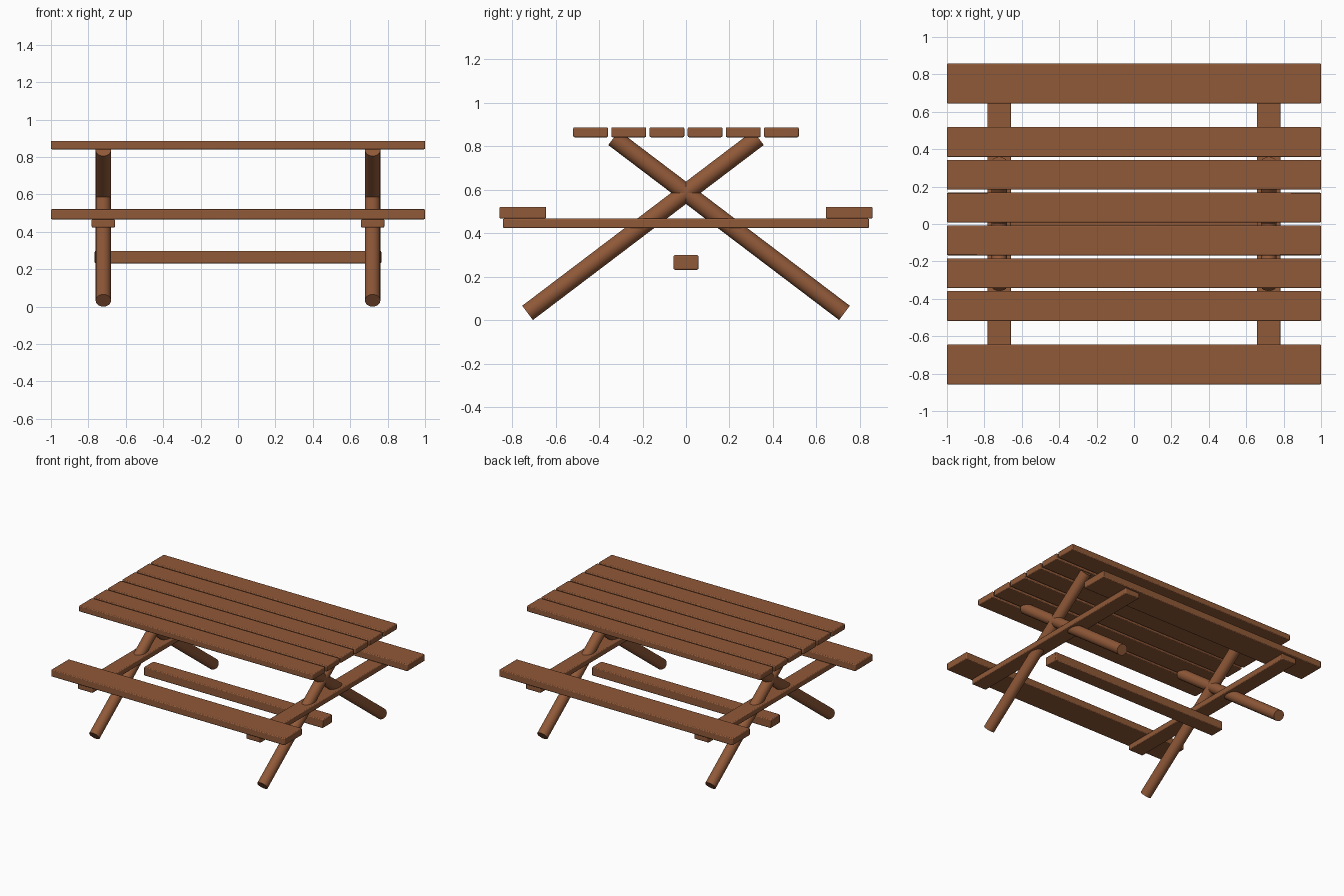
import bpy
from math import radians
from mathutils import Vector

cube = bpy.data.objects.get("Cube")
if cube:
    bpy.data.objects.remove(cube, do_unlink=True)

# Single brown timber colour
wood = bpy.data.materials.new("brown_wood")
wood.use_nodes = True
colour = (0.28, 0.10, 0.04, 1)
wood.diffuse_color = colour
wood.node_tree.nodes["Principled BSDF"].inputs["Base Color"].default_value = colour


def finish(obj, name):
    obj.name = name
    obj.data.materials.append(wood)
    bpy.ops.object.shade_smooth_by_angle(angle=radians(35))


def board(name, centre, size):
    """A timber board with slightly eased edges."""
    bpy.ops.mesh.primitive_cube_add(size=1, location=centre)
    obj = bpy.context.object
    obj.scale = size
    bpy.ops.object.transform_apply(location=False, rotation=False, scale=True)
    bevel = obj.modifiers.new("eased_edges", 'BEVEL')
    bevel.width = 0.006
    bevel.segments = 2
    finish(obj, name)


def pole(name, start, end, radius):
    """A round pole between two points."""
    start, end = Vector(start), Vector(end)
    axis = end - start
    bpy.ops.mesh.primitive_cylinder_add(
        vertices=32, radius=radius, depth=axis.length, location=(start + end) / 2)
    obj = bpy.context.object
    obj.rotation_euler = axis.to_track_quat('Z', 'Y').to_euler()
    finish(obj, name)


# Table top: six planks with narrow gaps
for i in range(6):
    board(f"table_plank_{i + 1}", (0, (i - 2.5) * 0.1755, 0.864), (2, 0.16, 0.046))

# Bench seats
for side, name in ((-1, "front"), (1, "back")):
    board(f"{name}_bench_seat", (0, side * 0.751, 0.494), (2, 0.215, 0.054))

# Crossed legs and bench supports at each end
for side, name in ((-1, "right"), (1, "left")):
    x = side * 0.72
    board(f"{name}_bench_support", (x, 0, 0.445), (0.125, 1.684, 0.044))
    for foot, end in ((-1, "front"), (1, "back")):
        pole(f"{name}_{end}_leg", (x, foot * 0.729, 0.033), (x, -foot * 0.333, 0.838), 0.041)

# Low stretcher beam along the middle
board("stretcher_beam", (0, 0, 0.265), (1.532, 0.115, 0.067))
